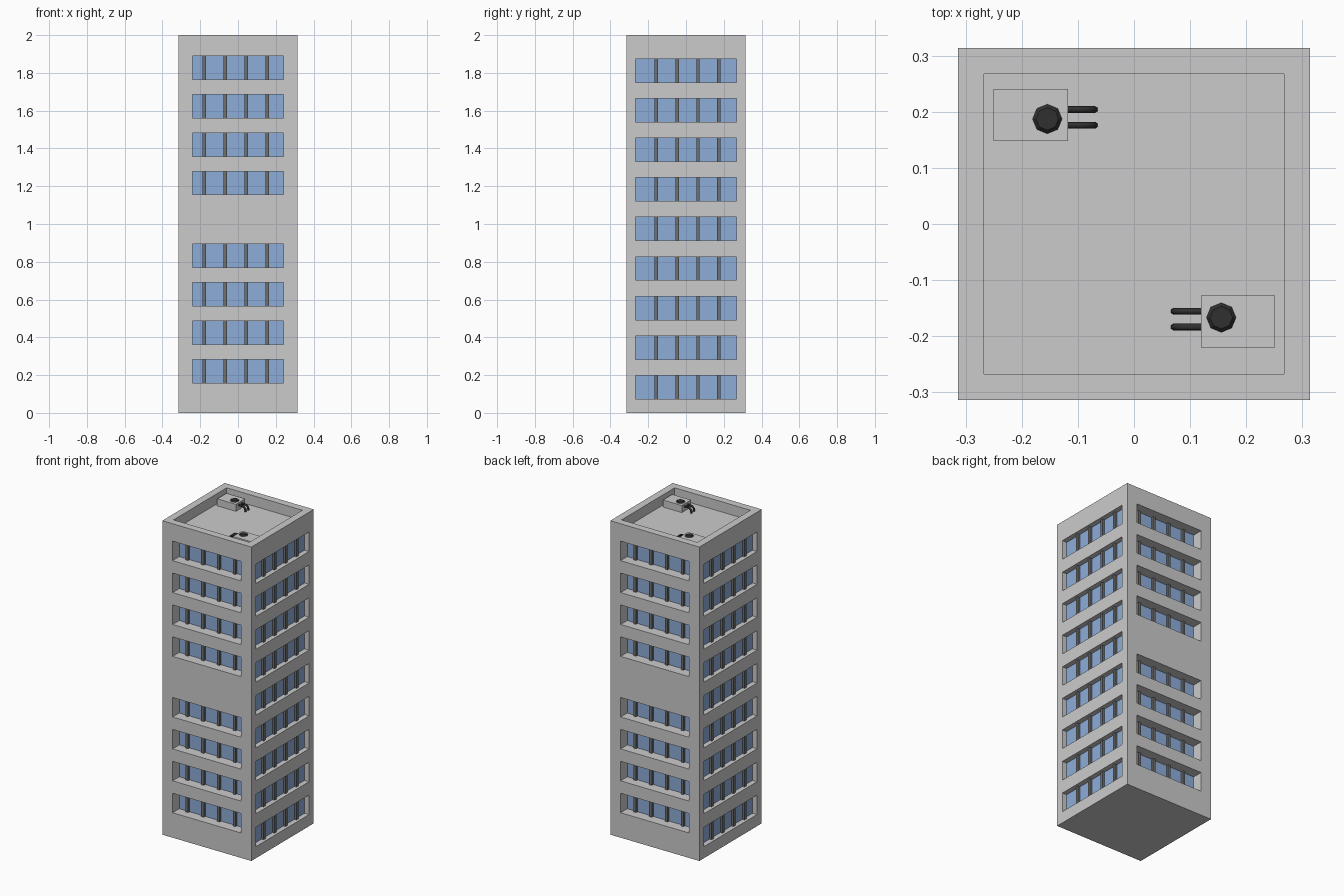
import bpy, bmesh, math
from mathutils import Matrix, Vector

if "Cube" in bpy.data.objects:
    bpy.data.objects.remove(bpy.data.objects["Cube"])

HALF, TOP, ROOF = 0.314, 2.0, 1.935
FRONT_DEPTH, SIDE_DEPTH = 0.07, 0.035
ROW_H, MULLION_W = 0.124, 0.018


def material(name, rgb):
    m = bpy.data.materials.new(name)
    m.diffuse_color = (*rgb, 1)
    m.use_nodes = True
    m.node_tree.nodes["Principled BSDF"].inputs["Base Color"].default_value = m.diffuse_color
    return m


GLASS = material("window_blue", (0.27, 0.42, 0.70))
FRAME = material("frame_grey", (0.16, 0.16, 0.16))
LIGHT = material("light_grey", (0.55, 0.55, 0.55))
DARK = material("dark_grey", (0.03, 0.03, 0.03))


def add_box(bm, lo, hi, mat=Matrix()):
    lo, hi = Vector(lo), Vector(hi)
    place = mat @ Matrix.Translation((lo + hi) / 2) @ Matrix.Diagonal((*(hi - lo), 1))
    bmesh.ops.create_cube(bm, size=1, matrix=place)


def finish(name, bm, mat=None):
    me = bpy.data.meshes.new(name)
    bm.to_mesh(me)
    bm.free()
    ob = bpy.data.objects.new(name, me)
    bpy.context.collection.objects.link(ob)
    if mat:
        me.materials.append(mat)
    return ob


def turn(deg):
    return Matrix.Rotation(math.radians(deg), 4, 'Z')


# Window bands: each facade is described facing -y, then turned into place
front_rows = [0.159 + 0.2033 * i for i in range(4)] + [1.155 + 0.2033 * i for i in range(4)]
side_rows = [0.074 + 0.2095 * i for i in range(9)]
front_posts = [-0.178 + 0.1113 * i for i in range(4)]
side_posts = [-0.157 + 0.1103 * i for i in range(4)]
facades = [
    ("front", 0, front_rows, 0.241, FRONT_DEPTH, front_posts),
    ("right", 90, side_rows, 0.267, SIDE_DEPTH, side_posts),
    ("back", 180, front_rows, 0.241, FRONT_DEPTH, front_posts),
    ("left", 270, side_rows, 0.267, SIDE_DEPTH, side_posts),
]

cut = bmesh.new()
for name, angle, rows, half, depth, posts in facades:
    rot = turn(angle)
    panes, bars = bmesh.new(), bmesh.new()
    inner = -HALF + depth
    for z in rows:
        add_box(cut, (-half, -HALF - 0.05, z), (half, inner, z + ROW_H), rot)
        add_box(panes, (-half, inner - 0.003, z), (half, inner + 0.003, z + ROW_H), rot)
        for x in posts:
            add_box(bars, (x - MULLION_W / 2, inner - 0.018, z),
                    (x + MULLION_W / 2, inner, z + ROW_H), rot)
    finish(name + "_windows", panes, GLASS)
    finish(name + "_mullions", bars, FRAME)

# Tower body with recessed window bands and a sunken roof behind a parapet
add_box(cut, (-0.267, -0.267, ROOF), (0.267, 0.267, TOP + 0.1))
cutter = finish("recess_cutter", cut)
cutter.hide_render = True
bm = bmesh.new()
add_box(bm, (-HALF, -HALF, 0), (HALF, HALF, TOP))
body = finish("tower_body", bm)
mod = body.modifiers.new("recesses", 'BOOLEAN')
mod.operation, mod.solver, mod.object = 'DIFFERENCE', 'EXACT', cutter
bpy.context.view_layer.objects.active = body
bpy.ops.object.modifier_apply(modifier=mod.name)
bpy.data.objects.remove(cutter)


# Rooftop cooling units: box, eight-sided fan and two pipes bending to the roof
def roof_unit(tag, x, y, angle):
    place = Matrix.Translation((x, y, ROOF)) @ turn(angle)
    bm = bmesh.new()
    add_box(bm, (-0.066, -0.0465, 0), (0.066, 0.0465, 0.045), place)
    finish("cooling_unit_" + tag, bm, LIGHT)

    bm = bmesh.new()
    bmesh.ops.create_cone(bm, cap_ends=True, segments=8, radius1=0.0265, radius2=0.02,
                          depth=0.007,
                          matrix=place @ Matrix.Translation((0.0295, -0.0073, 0.0483)))
    finish("fan_" + tag, bm, DARK)

    for i, py in enumerate((0.0095, -0.0185)):
        cu = bpy.data.curves.new("pipe", 'CURVE')
        cu.dimensions = '3D'
        cu.bevel_depth, cu.bevel_resolution, cu.use_fill_caps = 0.006, 1, True
        path = [(0.06, py, 0.03), (0.09, py, 0.03)]
        path += [(0.09 + 0.024 * math.sin(a), py, 0.006 + 0.024 * math.cos(a))
                 for a in (math.pi / 8 * k for k in range(1, 5))]
        path.append((0.114, py, 0))
        sp = cu.splines.new('POLY')
        sp.points.add(len(path) - 1)
        for p, co in zip(sp.points, path):
            p.co = (*co, 1)
        ob = bpy.data.objects.new(f"pipe_{tag}_{i + 1}", cu)
        ob.matrix_world = place
        cu.materials.append(DARK)
        bpy.context.collection.objects.link(ob)


roof_unit("back", -0.184, 0.1945, 0)
roof_unit("front", 0.185, -0.174, 180)
